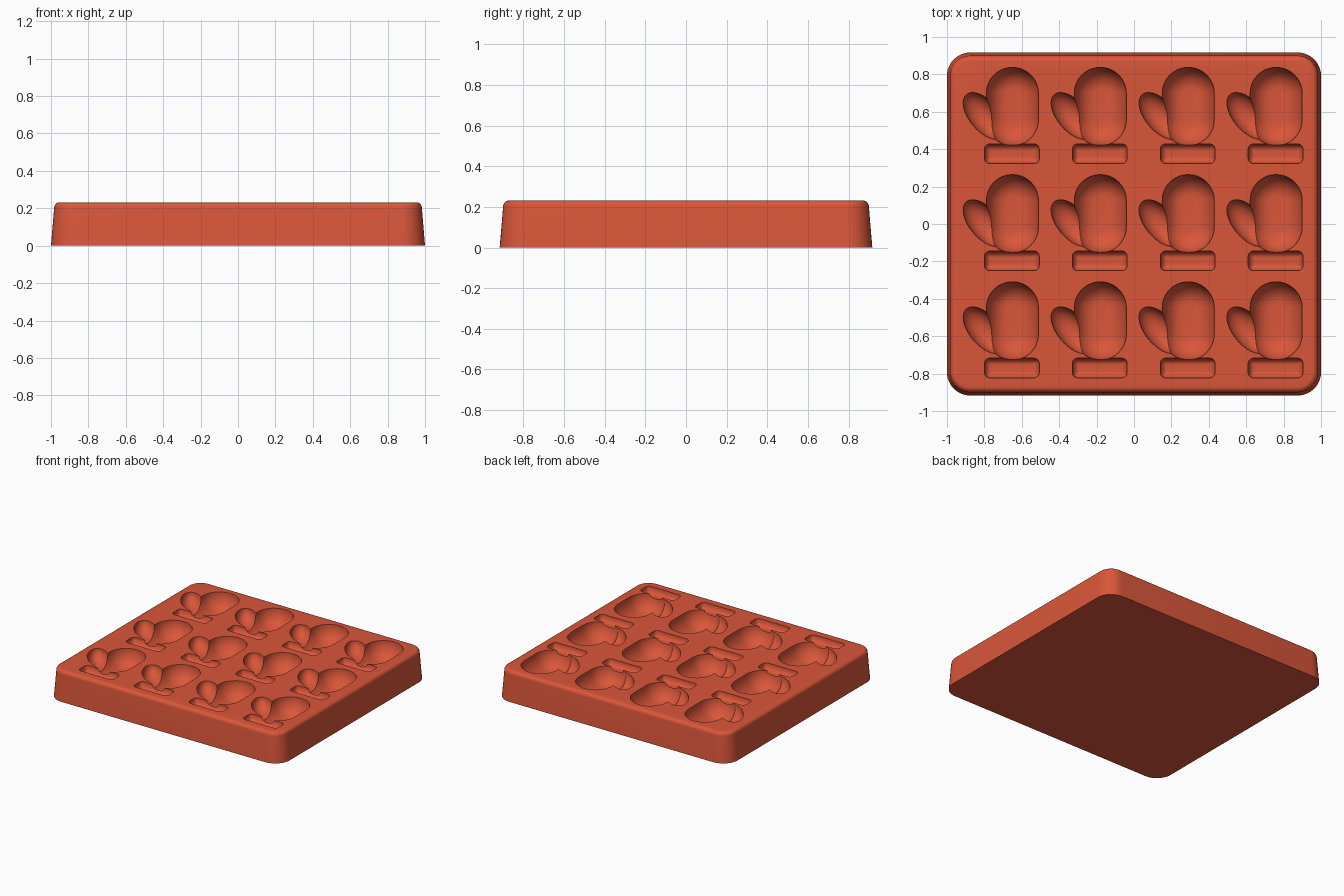
import bpy
import bmesh
import math
from mathutils import Matrix, Vector

cube = bpy.data.objects.get("Cube")
if cube:
    bpy.data.objects.remove(cube, do_unlink=True)

TOP = 0.232

clay = bpy.data.materials.new("terracotta_silicone")
clay.use_nodes = True
clay.diffuse_color = (0.70, 0.094, 0.042, 1)
clay.node_tree.nodes["Principled BSDF"].inputs["Base Color"].default_value = clay.diffuse_color


def rounded_rect(hx, hy, r, z, n=10):
    """Outline of a rectangle with rounded corners at height z."""
    pts = []
    for q, (sx, sy) in enumerate(((1, 1), (-1, 1), (-1, -1), (1, -1))):
        for i in range(n + 1):
            a = math.pi / 2 * (q + i / n)
            pts.append(Vector((sx * (hx - r) + r * math.cos(a),
                               sy * (hy - r) + r * math.sin(a), z)))
    return pts


def loft(bm, rings, matrix):
    """Skin a stack of outlines (bottom to top) and cap both ends."""
    loops = [[bm.verts.new(matrix @ p) for p in ring] for ring in rings]
    for low, high in zip(loops, loops[1:]):
        for i in range(len(low)):
            j = (i + 1) % len(low)
            bm.faces.new((low[i], low[j], high[j], high[i]))
    bm.faces.new(loops[0][::-1])
    bm.faces.new(loops[-1])


def pocket_rings(hx, hy, r, inset, depth, steps=10):
    """Outlines of a hollow whose wall curves into its floor."""
    rings = []
    for i in range(steps, 0, -1):
        a = math.pi / 2 * i / steps
        o = inset * (1 - math.cos(a))
        rings.append(rounded_rect(hx - o, hy - o, max(r - o, 0.004), -depth * math.sin(a)))
    rings.append(rounded_rect(hx, hy, r, 0.04))
    return rings


def finish(name, bm):
    bmesh.ops.remove_doubles(bm, verts=bm.verts, dist=1e-5)
    bmesh.ops.recalc_face_normals(bm, faces=bm.faces)
    mesh = bpy.data.meshes.new(name)
    bm.to_mesh(mesh)
    bm.free()
    mesh.materials.append(clay)
    ob = bpy.data.objects.new(name, mesh)
    bpy.context.collection.objects.link(ob)
    return ob


# Tapered tray block with a rounded top rim
rim = 0.03
rings = [rounded_rect(1.0, 0.917, 0.125, 0)]
for i in range(7):
    a = math.pi / 2 * i / 6
    o = 0.017 + rim * (1 - math.cos(a))
    rings.append(rounded_rect(1 - o, 0.917 - o, 0.125 - o, TOP - rim + rim * math.sin(a)))
body = bmesh.new()
loft(body, rings, Matrix.Identity(4))
tray = finish("mitten_mould_tray", body)

# Hollow shapes: outline rings and placement relative to the palm centre
tilt = Matrix.Rotation(math.radians(40), 4, "Z") @ Matrix.Diagonal((0.53, 1, 1, 1))
hollows = {
    "palm_cutter": (pocket_rings(0.14, 0.21, 0.139, 0.115, 0.13), Matrix.Identity(4)),
    "thumb_cutter": (pocket_rings(0.15, 0.15, 0.149, 0.14, 0.09),
                     Matrix.Translation((-0.15, -0.05, 0)) @ tilt),
    "cuff_cutter": (pocket_rings(0.147, 0.053, 0.03, 0.035, 0.05),
                    Matrix.Translation((-0.003, -0.252, 0))),
}

# Cut each hollow in a grid of four columns and three rows
cutters = []
for name, (rings, local) in hollows.items():
    bm = bmesh.new()
    for col in range(4):
        for row in range(3):
            place = Matrix.Translation((-0.65 + 0.47 * col, 0.628 - 0.573 * row, TOP))
            loft(bm, rings, place @ local)
    cutter = finish(name, bm)
    cutter.hide_render = True
    cutters.append(cutter)
    cut = tray.modifiers.new(name, "BOOLEAN")
    cut.operation = "DIFFERENCE"
    cut.solver = "EXACT"
    cut.object = cutter

# Bake the cuts and drop the cutters
bpy.context.view_layer.update()
graph = bpy.context.evaluated_depsgraph_get()
baked = bpy.data.meshes.new_from_object(tray.evaluated_get(graph))
tray.modifiers.clear()
tray.data = baked
baked.materials.clear()
baked.materials.append(clay)
for poly in baked.polygons:
    poly.material_index = 0
for cutter in cutters:
    bpy.data.objects.remove(cutter, do_unlink=True)

# Smooth curved walls, sharp pocket edges
bpy.ops.object.select_all(action="DESELECT")
tray.select_set(True)
bpy.context.view_layer.objects.active = tray
bpy.ops.object.shade_smooth_by_angle(angle=math.radians(35))
